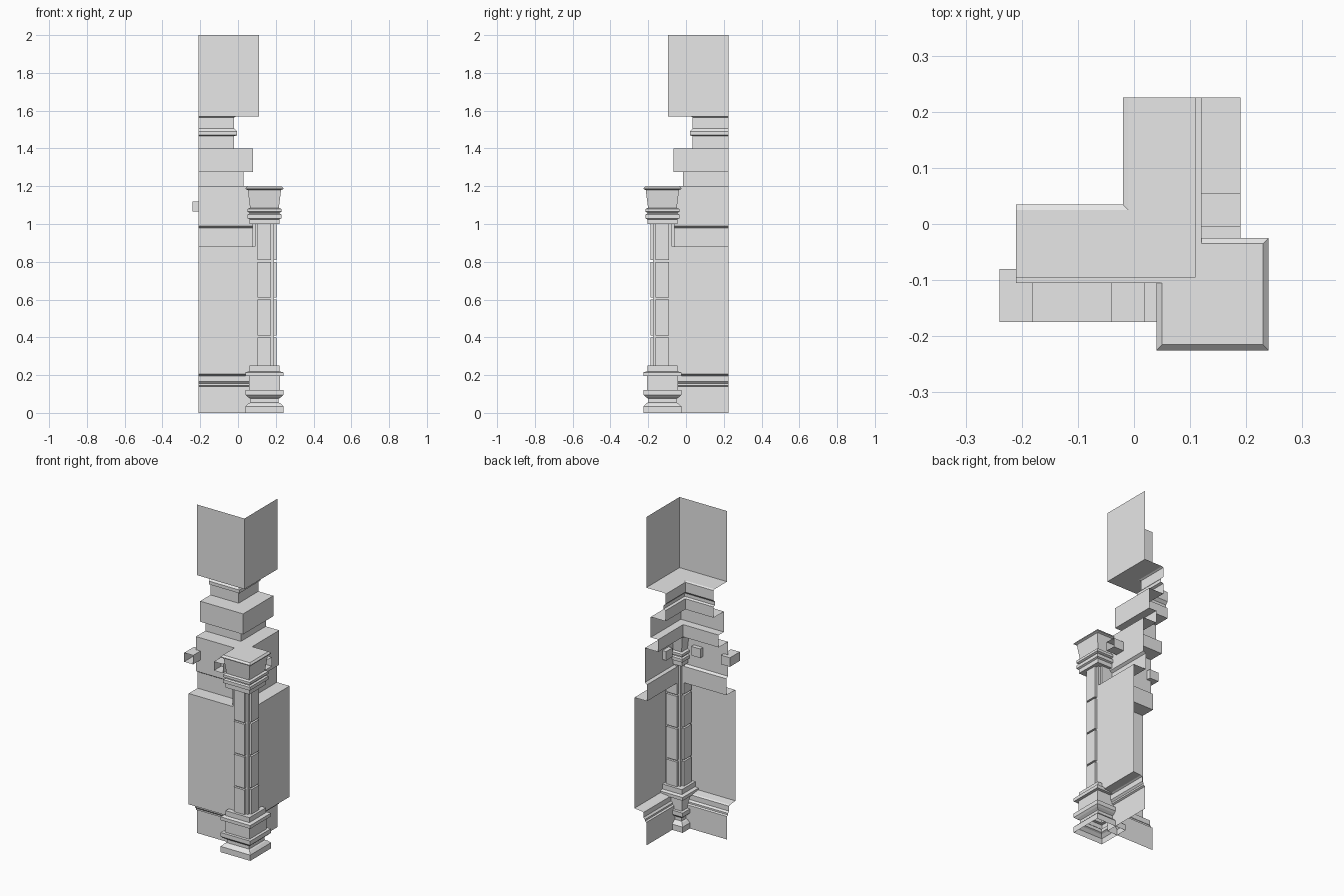
import bpy, bmesh
from mathutils import Vector

old = bpy.data.objects.get("Cube")
if old:
    bpy.data.objects.remove(old, do_unlink=True)

stone = bpy.data.materials.new("grey_stone")
stone.use_nodes = True
stone.diffuse_color = (0.8, 0.8, 0.8, 1)
stone.node_tree.nodes["Principled BSDF"].inputs["Base Color"].default_value = (0.8, 0.8, 0.8, 1)

SHIFT = 0.015           # the diagonal mirror line is y = SHIFT - x
CX, CY = 0.14, -0.125   # column axis


def finish(name, bm):
    mesh = bpy.data.meshes.new(name)
    bm.to_mesh(mesh)
    bm.free()
    mesh.materials.append(stone)
    obj = bpy.data.objects.new(name, mesh)
    bpy.context.collection.objects.link(obj)
    return obj


def wall_sheet(name, profile):
    """Sweep an (offset, height) profile round the outside corner."""
    bm = bmesh.new()
    rows = []
    for r, z in profile:
        path = [(-0.21, SHIFT - r, z), (r, SHIFT - r, z), (r, 0.225, z)]
        rows.append([bm.verts.new(p) for p in path])
    for low, high in zip(rows, rows[1:]):
        for i in range(2):
            bm.faces.new((low[i], low[i + 1], high[i + 1], high[i]))
    return finish(name, bm)


def square_turning(name, profile, cap=False):
    """Stack square rings of (half width, height) about the column axis."""
    bm = bmesh.new()
    rows = []
    for h, z in profile:
        corners = [(-h, -h), (h, -h), (h, h), (-h, h)]
        rows.append([bm.verts.new((CX + x, CY + y, z)) for x, y in corners])
    for low, high in zip(rows, rows[1:]):
        for i in range(4):
            j = (i + 1) % 4
            bm.faces.new((low[i], low[j], high[j], high[i]))
    if cap:
        bm.faces.new(rows[-1])
    return finish(name, bm)


def box(bm, low, high):
    low, high = Vector(low), Vector(high)
    verts = bmesh.ops.create_cube(bm, size=1)["verts"]
    for v in verts:
        v.co = (low + high) / 2 + v.co * (high - low)
    return verts


# Corner wall, from the footing up to the tall top block
wall_sheet("footing_wall", [
    (0.11, 0), (0.11, 0.14), (0.12, 0.145), (0.12, 0.155), (0.13, 0.165),
    (0.13, 0.195), (0.14, 0.2), (0.19, 0.205)])
wall_sheet("main_wall", [(0.19, 0.205), (0.19, 0.88), (0.105, 0.88)])
wall_sheet("upper_wall", [
    (0.105, 0.88), (0.105, 0.98), (0.12, 0.99), (0.12, 1.2), (0.03, 1.2)])
wall_sheet("stepped_cornice", [
    (0.03, 1.2), (0.03, 1.275), (0.08, 1.275), (0.08, 1.4), (-0.02, 1.4)])
wall_sheet("neck_moulding", [
    (-0.02, 1.4), (-0.02, 1.465), (-0.005, 1.47), (-0.005, 1.49),
    (-0.015, 1.5), (-0.02, 1.505), (-0.02, 1.565), (-0.01, 1.57), (0.11, 1.57)])
wall_sheet("top_block", [(0.11, 1.57), (0.11, 2.0)])

# Hollow brackets, open towards the outside
for name, x, turned in (("outer_bracket", -0.24, False),
                        ("front_bracket", -0.04, False),
                        ("side_bracket", -0.04, True)):
    bm = bmesh.new()
    box(bm, (x, -0.175, 1.065), (x + 0.06, -0.08, 1.12))
    bm.normal_update()
    front = [f for f in bm.faces if f.normal.y < -0.9]
    bmesh.ops.delete(bm, geom=front, context="FACES")
    if turned:
        for v in bm.verts:
            v.co.x, v.co.y = SHIFT - v.co.y, SHIFT - v.co.x
        bmesh.ops.reverse_faces(bm, faces=bm.faces[:])
    finish(name, bm)

# Column base and capital
square_turning("column_base", [
    (0.1, 0), (0.1, 0.035), (0.085, 0.05), (0.075, 0.055), (0.075, 0.075),
    (0.09, 0.085), (0.1, 0.095), (0.1, 0.12), (0.082, 0.12), (0.082, 0.195),
    (0.1, 0.195), (0.1, 0.215), (0.08, 0.22), (0.08, 0.25), (0.05, 0.25)])
square_turning("column_capital", [
    (0.05, 1.0), (0.08, 1.0), (0.08, 1.025), (0.09, 1.03), (0.09, 1.05),
    (0.08, 1.055), (0.08, 1.06), (0.09, 1.065), (0.09, 1.08), (0.076, 1.085),
    (0.088, 1.18), (0.1, 1.185), (0.1, 1.19), (0.09, 1.2)], cap=True)

# Shaft with raised panels on all four sides, split by narrow grooves
square_turning("column_shaft", [(0.05, 0.25), (0.05, 1.0)])
bm = bmesh.new()
bands = [(0.25, 0.4), (0.41, 0.6), (0.61, 0.8), (0.81, 1.0)]
for low, high in bands:
    for half_x, half_y in ((0.036, 0.064), (0.064, 0.036)):
        box(bm, (CX - half_x, CY - half_y, low), (CX + half_x, CY + half_y, high))
finish("shaft_panels", bm)
